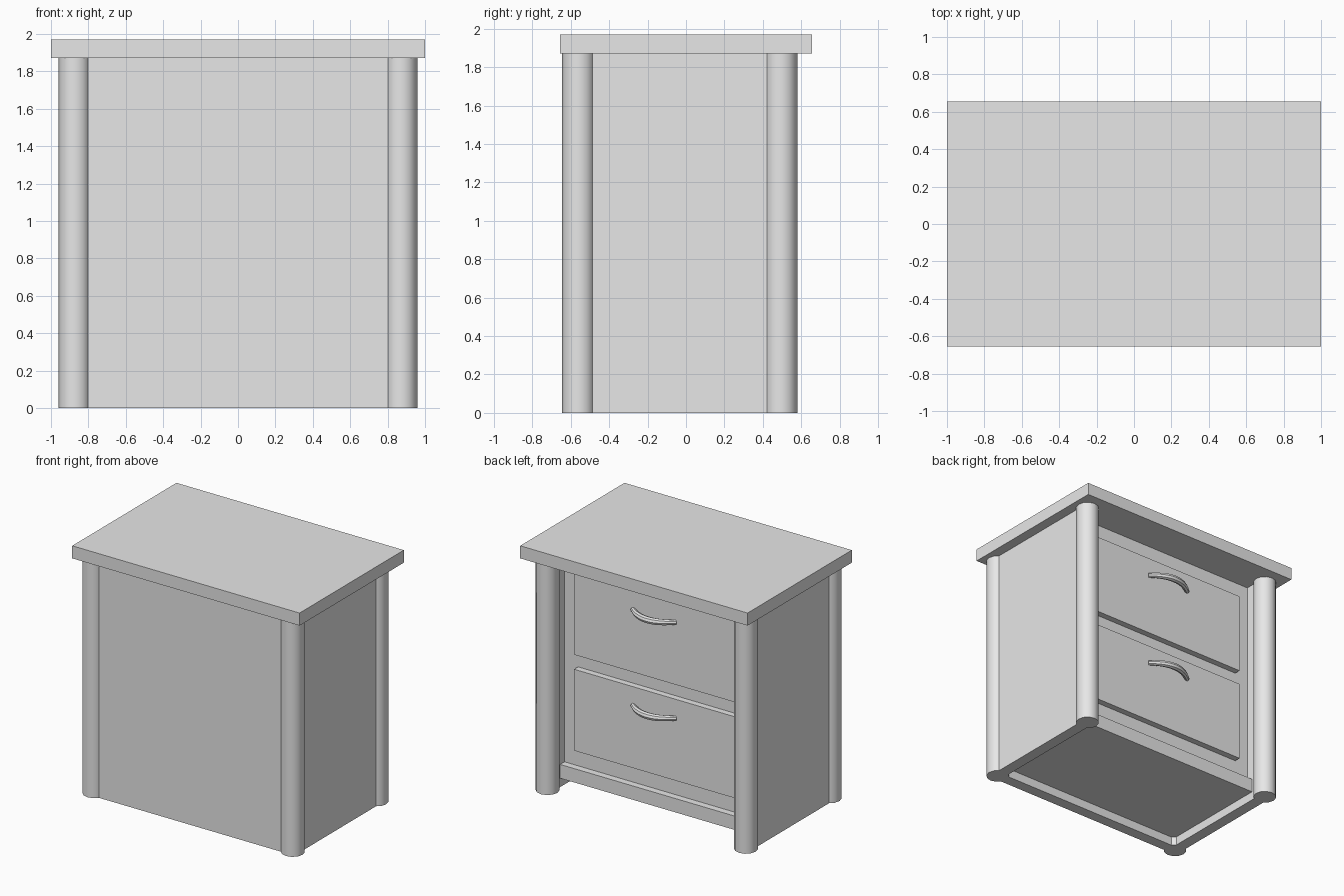
import bpy, math

old = bpy.data.objects.get("Cube")
if old:
    bpy.data.objects.remove(old, do_unlink=True)

# One plain grey for the whole cabinet
grey = bpy.data.materials.new("light_grey")
grey.use_nodes = True
colour = (0.8, 0.8, 0.8, 1)
grey.diffuse_color = colour
grey.node_tree.nodes["Principled BSDF"].inputs["Base Color"].default_value = colour


def finish(obj, name):
    obj.name = name
    obj.data.materials.append(grey)
    return obj


def box(name, x, y, z):
    """Box from its (low, high) extent on each axis."""
    spans = (x, y, z)
    bpy.ops.mesh.primitive_cube_add(size=1, location=[(a + b) / 2 for a, b in spans])
    obj = bpy.context.object
    obj.scale = [b - a for a, b in spans]
    bpy.ops.object.transform_apply(location=False, rotation=False, scale=True)
    return finish(obj, name)


def smooth(obj):
    bpy.ops.object.select_all(action='DESELECT')
    obj.select_set(True)
    bpy.context.view_layer.objects.active = obj
    bpy.ops.object.shade_smooth_by_angle(angle=math.radians(40))


POST_X, POST_R = 0.873, 0.086
FRONT_Y, BACK_Y = -0.559, 0.494
TOP_Z = 1.87
INNER_X, OUTER_X = 0.827, 0.9185
FRAME_Y, DRAWER_Y = 0.345, 0.395

# Top board and carcass panels
box("top_board", (-1, 1), (-0.655, 0.655), (TOP_Z, 1.97))
box("closed_panel", (-POST_X, POST_X), (-0.605, -0.515), (0, TOP_Z))
box("left_side_panel", (INNER_X, OUTER_X), (FRONT_Y, BACK_Y), (0, TOP_Z))
box("right_side_panel", (-OUTER_X, -INNER_X), (FRONT_Y, BACK_Y), (0, TOP_Z))
box("drawer_frame", (-INNER_X, INNER_X), (0.26, FRAME_Y), (0.1, TOP_Z))
box("base_board", (-INNER_X, INNER_X), (-0.515, 0.4), (0.07, 0.18))

# Round corner posts
for y, end in ((FRONT_Y, "front"), (BACK_Y, "back")):
    for side, label in ((1, "left"), (-1, "right")):
        bpy.ops.mesh.primitive_cylinder_add(
            vertices=12, radius=POST_R, depth=TOP_Z,
            location=(side * POST_X, y, TOP_Z / 2), rotation=(0, 0, math.radians(15)))
        post = finish(bpy.context.object, f"{end}_{label}_post")
        # Flat-to-flat circle turned so that points lie on the main axes
        post.rotation_euler.z = 0
        smooth(post)


def handle(name, z):
    """Bowed pull: a tube swept along a shallow arc, slimmer at its ends."""
    steps, half, bulge = 12, 0.19, 0.085
    curve = bpy.data.curves.new(name, 'CURVE')
    curve.dimensions = '3D'
    curve.bevel_depth = 0.026
    curve.bevel_resolution = 2
    curve.use_fill_caps = True
    path = curve.splines.new('POLY')
    path.points.add(steps)
    for i, p in enumerate(path.points):
        t = 2 * i / steps - 1
        p.co = (t * half, DRAWER_Y + bulge * (1 - t * t), z, 1)
        p.radius = 1 - 0.3 * t * t
    obj = bpy.data.objects.new(name, curve)
    bpy.context.collection.objects.link(obj)
    bpy.ops.object.select_all(action='DESELECT')
    obj.select_set(True)
    bpy.context.view_layer.objects.active = obj
    bpy.ops.object.convert(target='MESH')
    smooth(finish(bpy.context.object, name))


# Two drawers with handles
for label, low in (("lower", 0.32), ("upper", 1.083)):
    box(f"{label}_drawer", (-0.708, 0.708), (FRAME_Y - 0.02, DRAWER_Y), (low, low + 0.647))
    handle(f"{label}_handle", low + 0.498)
